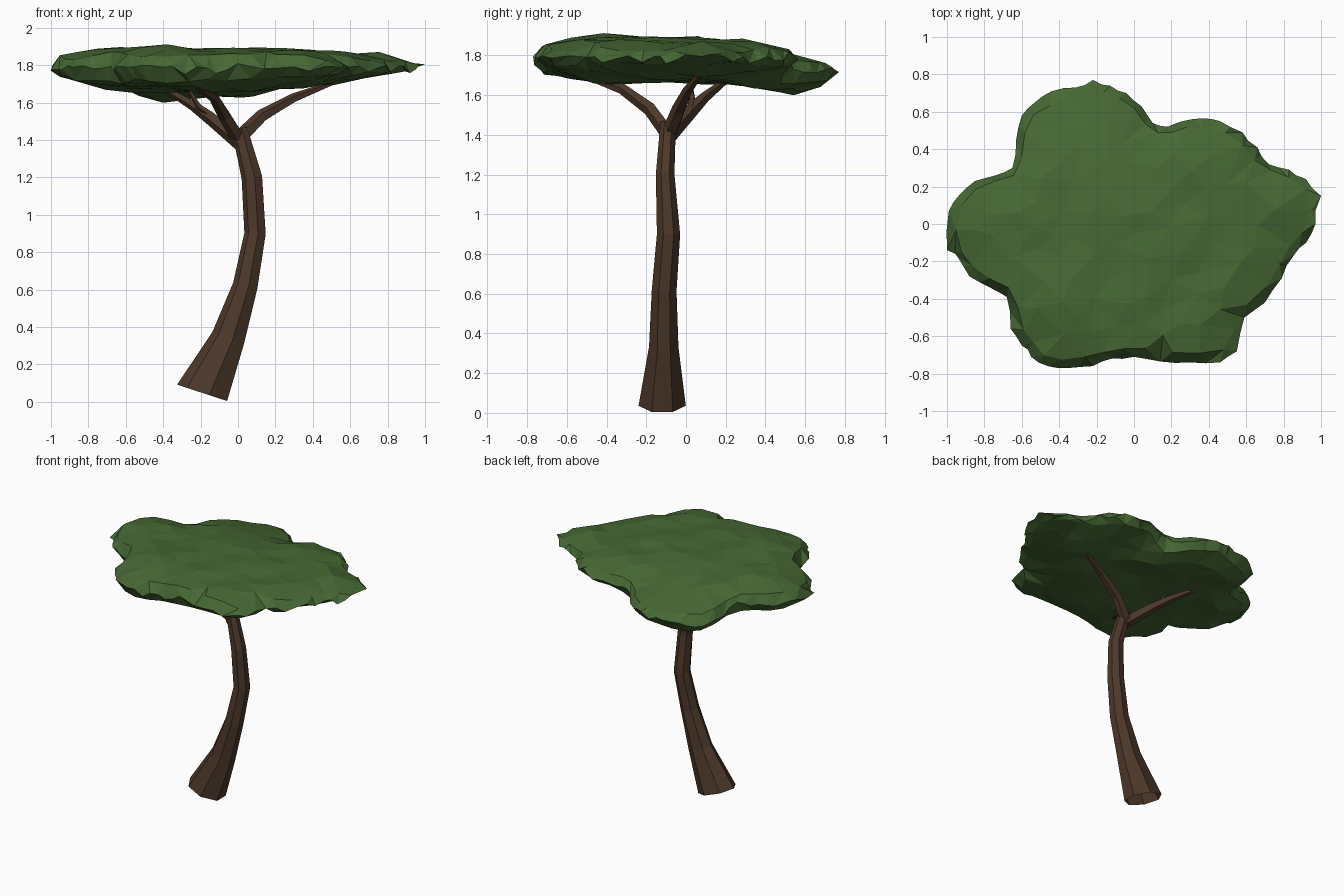
import bpy, bmesh, math, random
from mathutils import Vector, noise
from mathutils.geometry import delaunay_2d_cdt, intersect_point_line

if "Cube" in bpy.data.objects:
    bpy.data.objects.remove(bpy.data.objects["Cube"])

random.seed(4)


def material(name, rgb):
    m = bpy.data.materials.new(name)
    m.diffuse_color = (*rgb, 1)
    m.use_nodes = True
    m.node_tree.nodes["Principled BSDF"].inputs["Base Color"].default_value = m.diffuse_color
    return m


GREEN = material("leaf green", (0.062, 0.138, 0.034))
BROWN = material("bark brown", (0.074, 0.040, 0.023))


def clamp(v):
    return min(max(v, 0), 1)


def finish(bm, name, mat):
    bmesh.ops.recalc_face_normals(bm, faces=bm.faces)
    mesh = bpy.data.meshes.new(name)
    bm.to_mesh(mesh)
    bm.free()
    mesh.materials.append(mat)
    ob = bpy.data.objects.new(name, mesh)
    bpy.context.collection.objects.link(ob)
    return ob


def limb(name, path, sides, start=None):
    """Tapered tube; path holds (x, y, z, radius across x, radius across y)."""
    bm = bmesh.new()
    centres = [Vector(p[:3]) for p in path]
    rings = []
    for i, p in enumerate(path):
        along = centres[min(i + 1, len(path) - 1)] - centres[max(i - 1, 0)]
        if i == 0 and start:
            along = Vector(start)
        along.normalize()
        u = Vector((0, 1, 0)).cross(along).normalized()
        v = along.cross(u)
        ring = []
        for k in range(sides):
            a = math.tau * (k + 0.5) / sides
            co = centres[i] + u * p[3] * math.cos(a) + v * p[4] * math.sin(a)
            co.z = max(co.z, 0)
            ring.append(bm.verts.new(co))
        rings.append(ring)
    for a, b in zip(rings, rings[1:]):
        for k in range(sides):
            n = (k + 1) % sides
            bm.faces.new((a[k], a[n], b[n], b[k]))
    bm.faces.new(rings[-1])
    return finish(bm, name, BROWN)


# Leaning, bent trunk, open at the foot
limb("trunk", [
    (-0.185, -0.12, 0.046, 0.148, 0.122),
    (-0.048, -0.112, 0.34, 0.095, 0.076),
    (0.042, -0.11, 0.62, 0.070, 0.064),
    (0.094, -0.088, 0.90, 0.060, 0.060),
    (0.077, -0.105, 1.20, 0.058, 0.048),
    (0.010, -0.09, 1.46, 0.044, 0.040)], 7, (0.31, 0, 0.95))

# Branches spreading from the trunk top into the leaves
limb("right_branch", [
    (-0.01, -0.09, 1.39, 0.044, 0.042), (0.13, -0.035, 1.53, 0.036, 0.036),
    (0.30, 0.01, 1.625, 0.026, 0.026), (0.52, 0.075, 1.71, 0.012, 0.012)], 5)
limb("left_branch", [
    (0.02, -0.10, 1.38, 0.044, 0.042), (-0.13, 0.01, 1.505, 0.038, 0.038),
    (-0.24, 0.09, 1.585, 0.028, 0.028), (-0.40, 0.21, 1.68, 0.015, 0.015)], 5)
limb("front_branch", [
    (0.02, -0.07, 1.38, 0.040, 0.040), (-0.07, -0.18, 1.53, 0.036, 0.036),
    (-0.13, -0.32, 1.63, 0.028, 0.028), (-0.24, -0.52, 1.70, 0.015, 0.015)], 5)
limb("twig", [
    (-0.14, 0.02, 1.53, 0.022, 0.022), (-0.21, 0.03, 1.58, 0.017, 0.017),
    (-0.27, 0.02, 1.68, 0.010, 0.010)], 5)

# Lobed canopy outline
LOBES = [Vector(p) for p in (
    (1, .15), (.92, .24), (.83, .29), (.72, .32), (.66, .41), (.58, .49),
    (.46, .55), (.36, .565), (.26, .55), (.18, .52), (.10, .54), (.04, .63),
    (-.04, .70), (-.13, .74), (-.22, .77), (-.31, .73), (-.44, .71),
    (-.53, .65), (-.60, .58), (-.63, .45), (-.65, .30), (-.74, .26),
    (-.85, .23), (-.93, .16), (-.99, .07), (-1, -.14), (-.94, -.18),
    (-.88, -.28), (-.77, -.34), (-.68, -.39), (-.66, -.56), (-.60, -.65),
    (-.55, -.71), (-.46, -.76), (-.35, -.77), (-.22, -.76), (-.12, -.72),
    (0, -.71), (.14, -.735), (.30, -.74), (.46, -.74), (.55, -.68),
    (.59, -.50), (.70, -.42), (.79, -.29), (.86, -.16), (.92, -.10), (.97, 0))]
# ragged midpoints between the outline points
OUTLINE = []
for a, b in zip(LOBES, LOBES[1:] + LOBES[:1]):
    m = (a + b) / 2
    OUTLINE += [a, m * random.uniform(0.985, 1.01)]
COUNT = len(OUTLINE)


def edge_distance(p):
    best = 9
    for i in range(COUNT):
        a, b = OUTLINE[i], OUTLINE[(i + 1) % COUNT]
        q, t = intersect_point_line(p, a, b)
        best = min(best, (p - a.lerp(b, clamp(t))).length)
    return best


def canopy_height(p, side):
    """Steep rounded rim, nearly flat middle, back left lobe hanging lower."""
    d = edge_distance(p)
    s = clamp((p.y - 0.08) / 0.47)
    lobe = s * s * (3 - 2 * s) * clamp((0.25 - p.x) / 0.2)
    lobe *= clamp((p.x + 0.85) / 0.25)
    mid = 1.785 - 0.07 * lobe
    if d < 0.001:
        return mid + 0.06 * noise.noise(Vector((p.x * 9, p.y * 9, 2)))
    right = max(0, p.x)
    width = 0.21 + 0.35 * right + 0.3 * max(0, p.y - 0.3)
    bulge = (1 - (1 - min(d / width, 1)) ** 2.5) ** 0.45
    bump = 0.034 * noise.noise(Vector((p.x * 4, p.y * 4, side * 5)))
    if side > 0:
        size = 0.102 - 0.025 * right - 0.01 * lobe
    else:
        size = 0.125 - 0.06 * right - 0.05 * p.length_squared * (1 - lobe)
        size -= 0.02 * lobe
    return mid + side * size * bulge + bump


bm = bmesh.new()
for side in (1, -1):
    points = list(OUTLINE)
    # rim loop just inside the outline
    for i in range(0, COUNT, 2):
        m = (OUTLINE[i] + OUTLINE[(i + 2) % COUNT]) / 2
        q = m - m.normalized() * random.uniform(0.04, 0.06)
        if edge_distance(q) > 0.022:
            points.append(q)
    # scattered points over the middle
    for _ in range(2000):
        q = Vector((random.uniform(-1, 1), random.uniform(-.77, .77)))
        if min((q - o).length for o in points) > 0.105:
            points.append(q)
    verts, _, faces, *_ = delaunay_2d_cdt(points, [], [list(range(COUNT))], 1, 1e-5)
    made = {}
    for f in faces:
        for i in f:
            if i not in made:
                p = verts[i]
                made[i] = bm.verts.new((p.x, p.y, canopy_height(p, side)))
        bm.faces.new([made[i] for i in f])
bmesh.ops.remove_doubles(bm, verts=bm.verts, dist=0.002)
finish(bm, "canopy", GREEN)
